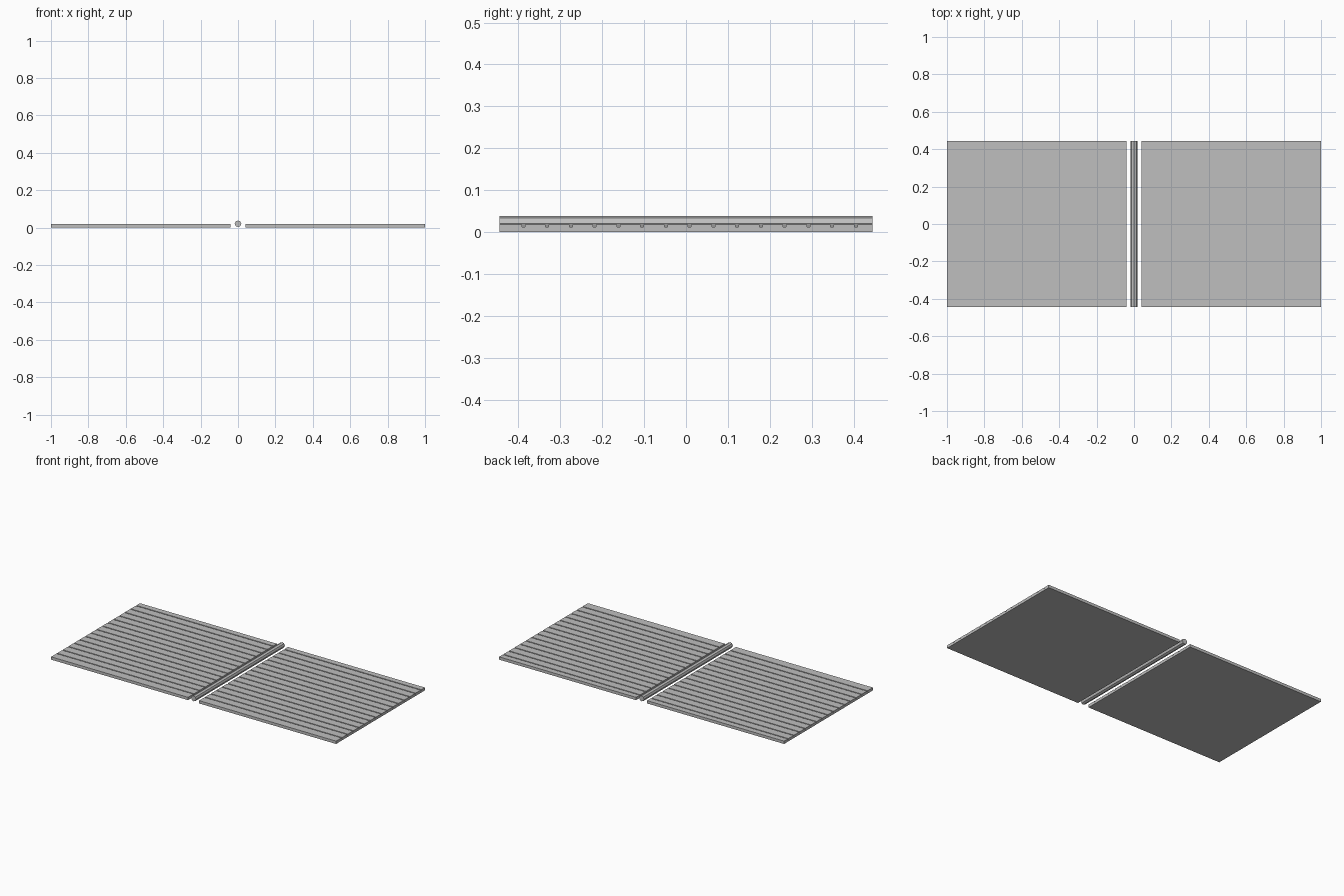
import bpy
import bmesh
from math import pi
from mathutils import Matrix

cube = bpy.data.objects.get("Cube")
if cube:
    bpy.data.objects.remove(cube, do_unlink=True)

HALF_DEPTH = 0.445
PANEL_TOP = 0.018
GROOVE_FLOOR = 0.012
GROOVE_WIDTH = 0.007
GROOVE_COUNT = 15
GROOVE_PITCH = 0.0567
INNER_X, OUTER_X = 0.039, 1.0
ROD_RADIUS = 0.0175

grey = bpy.data.materials.new("plain grey")
grey.use_nodes = True
colour = (0.52, 0.52, 0.52, 1)
grey.diffuse_color = colour
grey.node_tree.nodes["Principled BSDF"].inputs["Base Color"].default_value = colour


def add_object(name, bm):
    bmesh.ops.recalc_face_normals(bm, faces=bm.faces)
    mesh = bpy.data.meshes.new(name)
    bm.to_mesh(mesh)
    bm.free()
    mesh.materials.append(grey)
    obj = bpy.data.objects.new(name, mesh)
    bpy.context.collection.objects.link(obj)
    return obj


def panel_profile():
    """Side outline in y and z, with square grooves along the top."""
    points = [(-HALF_DEPTH, 0), (-HALF_DEPTH, PANEL_TOP)]
    for i in range(GROOVE_COUNT):
        y = -HALF_DEPTH + GROOVE_PITCH * (i + 1)
        a, b = y - GROOVE_WIDTH / 2, y + GROOVE_WIDTH / 2
        points += [(a, PANEL_TOP), (a, GROOVE_FLOOR),
                   (b, GROOVE_FLOOR), (b, PANEL_TOP)]
    return points + [(HALF_DEPTH, PANEL_TOP), (HALF_DEPTH, 0)]


# Grooved panels, one on each side of the rod
def add_panel(name, x_start):
    bm = bmesh.new()
    face = bm.faces.new([bm.verts.new((x_start, y, z)) for y, z in panel_profile()])
    swept = bmesh.ops.extrude_face_region(bm, geom=[face], use_keep_orig=True)
    verts = [v for v in swept["geom"] if isinstance(v, bmesh.types.BMVert)]
    bmesh.ops.translate(bm, verts=verts, vec=(OUTER_X - INNER_X, 0, 0))
    return add_object(name, bm)


add_panel("left_panel", INNER_X)
add_panel("right_panel", -OUTER_X)

# Eight-sided rod in the gap between the panels
bm = bmesh.new()
bmesh.ops.create_cone(
    bm, cap_ends=True, segments=8, radius1=ROD_RADIUS, radius2=ROD_RADIUS,
    depth=2 * HALF_DEPTH,
    matrix=Matrix.Translation((0, 0, 0.0205)) @ Matrix.Rotation(pi / 2, 4, "X"))
add_object("centre_rod", bm)
